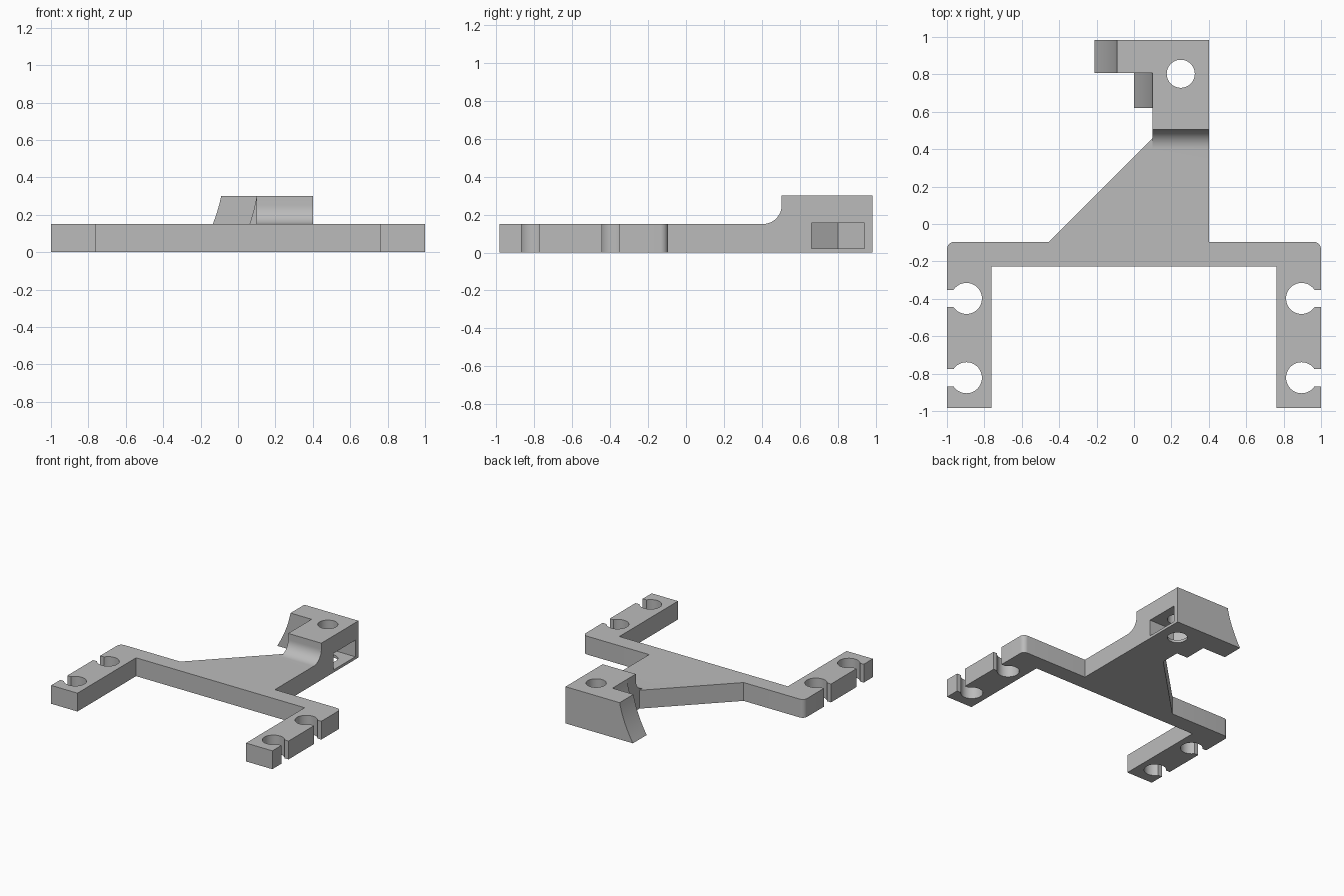
import bpy, bmesh
from math import cos, sin, pi, radians
from mathutils import Vector

if "Cube" in bpy.data.objects:
    bpy.data.objects.remove(bpy.data.objects["Cube"])

grey = bpy.data.materials.new("plain grey")
grey.use_nodes = True
colour = (0.5, 0.5, 0.5, 1)
grey.diffuse_color = colour
grey.node_tree.nodes["Principled BSDF"].inputs["Base Color"].default_value = colour

AXES = {
    "x": lambda a, b, d: (d, a, b),
    "y": lambda a, b, d: (a, d, b),
    "z": lambda a, b, d: (a, b, d),
}


def prism(name, profile, axis, start, end):
    """Extrude a flat profile along one axis."""
    place = AXES[axis]
    bm = bmesh.new()
    face = bm.faces.new([bm.verts.new(place(a, b, start)) for a, b in profile])
    out = bmesh.ops.extrude_face_region(bm, geom=[face])
    shift = Vector(place(0, 0, end - start))
    bmesh.ops.translate(bm, vec=shift, verts=[g for g in out["geom"] if isinstance(g, bmesh.types.BMVert)])
    bmesh.ops.recalc_face_normals(bm, faces=bm.faces)
    mesh = bpy.data.meshes.new(name)
    bm.to_mesh(mesh)
    bm.free()
    mesh.materials.append(grey)
    obj = bpy.data.objects.new(name, mesh)
    bpy.context.collection.objects.link(obj)
    return obj


def arc(cx, cy, r, a0, a1, n):
    angles = [radians(a0 + (a1 - a0) * i / n) for i in range(n + 1)]
    return [(cx + r * cos(a), cy + r * sin(a)) for a in angles]


def rect(x0, y0, x1, y1):
    return [(x0, y0), (x1, y0), (x1, y1), (x0, y1)]


def combine(target, tool, operation):
    mod = target.modifiers.new(operation.lower(), "BOOLEAN")
    mod.operation = operation
    mod.solver = "EXACT"
    mod.object = tool
    bpy.context.view_layer.objects.active = target
    bpy.ops.object.modifier_apply(modifier=mod.name)
    bpy.data.objects.remove(tool)


# Flat frame: two legs, crossbar and triangular web
T, H = 0.15, 0.3
BACK, REAR_BAR, FRONT_BAR = 0.985, -0.095, -0.228
R = 0.04
outline = [(-1, -BACK), (-0.762, -BACK), (-0.762, FRONT_BAR), (0.762, FRONT_BAR), (0.762, -BACK), (1, -BACK)]
outline += arc(1 - R, REAR_BAR - R, R, 0, 90, 8)
outline += [(0.4, REAR_BAR), (0.4, 0.7), (0.1, 0.7), (0.1, 0.46), (-0.455, REAR_BAR)]
outline += arc(-1 + R, REAR_BAR - R, R, 90, 180, 8)
bracket = prism("mounting_bracket", outline, "z", 0, T)

# Raised block with a concave fillet up from the web
block = [(0.3, 0), (BACK, 0), (BACK, H), (0.505, H)]
block += arc(0.405, T + 0.1, 0.1, 0, -90, 12) + [(0.3, T)]
combine(bracket, prism("raised_block", block, "x", 0.1, 0.4), "UNION")


# Curved jaw and the smaller tooth beside it
def flared(base, slope, bend, right):
    steps = [i / 10 for i in range(11)]
    return [(base + slope * t - bend * t * t, H * t) for t in steps] + [(right, H), (right, 0)]


combine(bracket, prism("jaw", flared(-0.21, 0.18, 0.06, 0.4), "y", 0.807, BACK), "UNION")
combine(bracket, prism("tooth", flared(0, 0.148, 0.048, 0.2), "y", 0.62, 0.9), "UNION")

# Nut pocket with a pointed inner end, open to the side, and the bolt hole
CX, CY = 0.25, 0.803
half = 0.14
pocket = [(0.5, CY - half), (0.5, CY + half)]
pocket += [(CX - half * 0.577, CY + half), (CX - half * 1.155, CY), (CX - half * 0.577, CY - half)]
combine(bracket, prism("nut_pocket", pocket, "z", 0.022, 0.157), "DIFFERENCE")
combine(bracket, prism("bolt_hole", arc(CX, CY, 0.075, 0, 352.5, 47), "z", -0.1, 0.5), "DIFFERENCE")

# Round snap holes in the legs, slotted to the outer edge
for side in (-1, 1):
    for y in (-0.398, -0.822):
        combine(bracket, prism("snap_hole", arc(side * 0.896, y, 0.083, 0, 352.5, 47), "z", -0.1, 0.3), "DIFFERENCE")
        slot = rect(side * 0.9, y - 0.046, side * 1.1, y + 0.046)
        combine(bracket, prism("snap_slot", slot, "z", -0.1, 0.3), "DIFFERENCE")

bpy.ops.object.select_all(action="DESELECT")
bracket.select_set(True)
bpy.context.view_layer.objects.active = bracket
bpy.ops.object.shade_smooth_by_angle(angle=radians(30))
